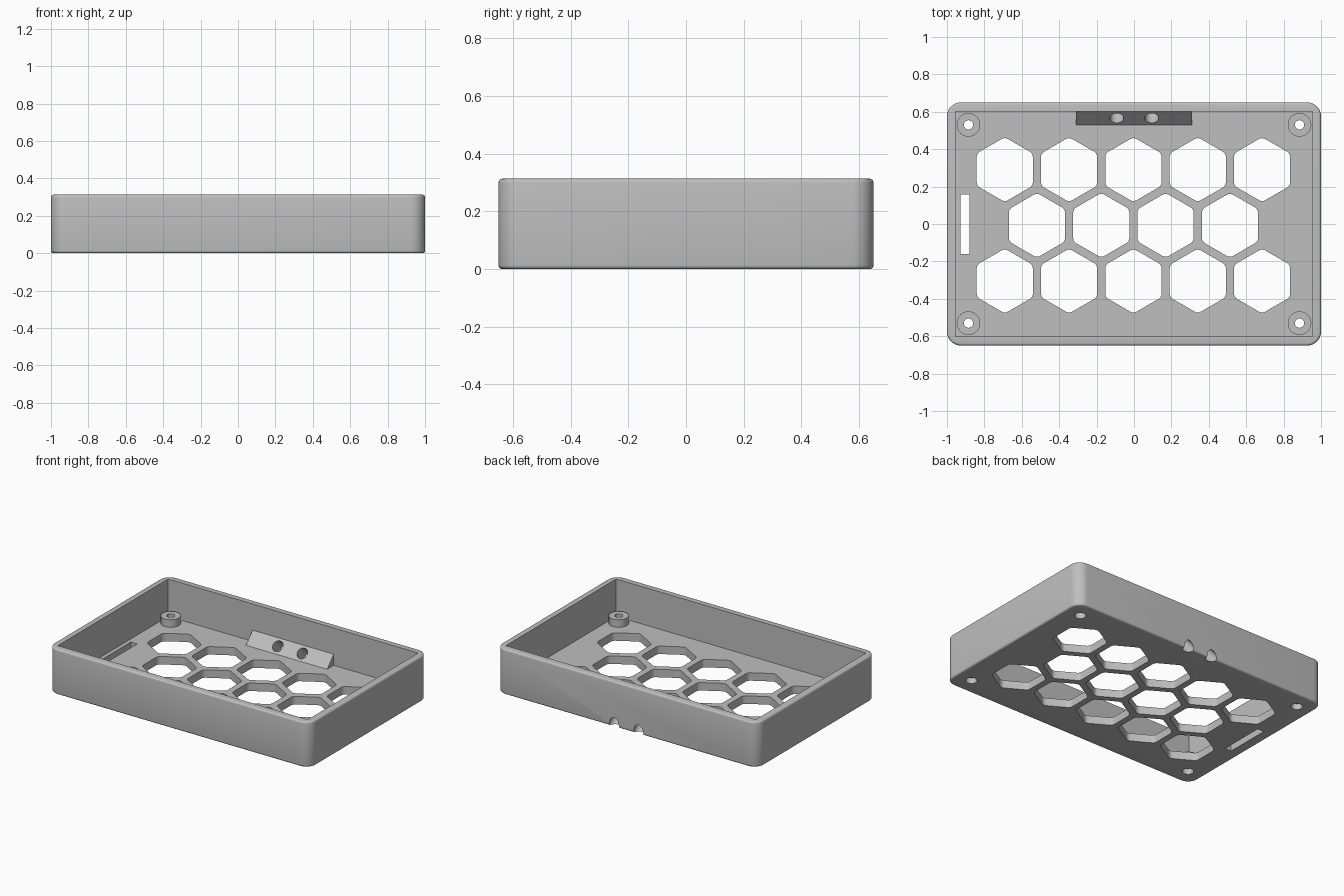
import bpy, bmesh, math
from mathutils import Matrix, Vector

if "Cube" in bpy.data.objects:
    bpy.data.objects.remove(bpy.data.objects["Cube"], do_unlink=True)

HEIGHT, FLOOR = 0.313, 0.055
INNER_X, INNER_Y = 0.955, 0.602

grey = bpy.data.materials.new("plain grey")
grey.use_nodes = True
colour = (0.52, 0.52, 0.52, 1)
grey.diffuse_color = colour
grey.node_tree.nodes["Principled BSDF"].inputs["Base Color"].default_value = colour


def finish(name, bm):
    bmesh.ops.recalc_face_normals(bm, faces=bm.faces)
    mesh = bpy.data.meshes.new(name)
    bm.to_mesh(mesh)
    bm.free()
    mesh.materials.append(grey)
    ob = bpy.data.objects.new(name, mesh)
    bpy.context.collection.objects.link(ob)
    return ob


def upright(edge):
    a, b = edge.verts
    return abs(a.co.z - b.co.z) > 1e-4


def prism(points, z0, z1, radius=0, segments=6):
    """Extrude a flat outline upward, rounding its upright edges."""
    bm = bmesh.new()
    face = bm.faces.new([bm.verts.new((x, y, z0)) for x, y in points])
    out = bmesh.ops.extrude_face_region(bm, geom=[face])
    verts = [g for g in out["geom"] if isinstance(g, bmesh.types.BMVert)]
    bmesh.ops.translate(bm, verts=verts, vec=(0, 0, z1 - z0))
    if radius:
        bmesh.ops.bevel(bm, geom=[e for e in bm.edges if upright(e)], offset=radius,
                        segments=segments, profile=0.5, affect="EDGES")
    return bm


def box(x0, x1, y0, y1):
    return [(x0, y0), (x1, y0), (x1, y1), (x0, y1)]


def ring(x, y, r, n, start=0.0):
    return [(x + r * math.cos(start + math.tau * i / n),
             y + r * math.sin(start + math.tau * i / n)) for i in range(n)]


def combine(target, parts, operation):
    """Apply a boolean with each part, then discard the part."""
    bpy.context.view_layer.objects.active = target
    for part in parts:
        part.hide_render = True
        mod = target.modifiers.new("boolean", "BOOLEAN")
        mod.operation, mod.solver, mod.object = operation, "EXACT", part
        bpy.ops.object.modifier_apply(modifier=mod.name)
        bpy.data.objects.remove(part, do_unlink=True)


# Outer shell with rounded corners and softened top and bottom edges
bm = prism(box(-1, 1, -0.65, 0.65), 0, HEIGHT, 0.075, 8)
rims = [e for e in bm.edges if not upright(e)]
bmesh.ops.bevel(bm, geom=rims, offset=0.013, segments=4, profile=0.5, affect="EDGES")
tray = finish("tray", bm)

# Hollow interior
cavity = finish("cavity", prism(box(-INNER_X, INNER_X, -INNER_Y, INNER_Y), FLOOR, 0.5))
combine(tray, [cavity], "DIFFERENCE")

# Corner screw bosses and the sloped cable block on the back wall
corners = [(sx * 0.885, sy * 0.53) for sx in (-1, 1) for sy in (-1, 1)]
solids = [finish("screw_boss", prism(ring(x, y, 0.063, 40), 0.03, 0.107)) for x, y in corners]
back = INNER_Y + 0.015
bm = prism([(0.53, 0.03), (back, 0.03), (back, 0.132), (INNER_Y, 0.132), (0.53, FLOOR)],
           -0.31, 0.31)
bm.transform(Matrix(((0, 0, 1, 0), (1, 0, 0, 0), (0, 1, 0, 0), (0, 0, 0, 1))))
solids.append(finish("cable_block", bm))
combine(tray, solids, "UNION")

# Honeycomb vents: rows of five, four and five
cutters = []
pitch = 0.344
for row, count in ((1, 5), (0, 4), (-1, 5)):
    for i in range(count):
        x = (i - (count - 1) / 2) * pitch - 0.003
        y = row * pitch * math.sin(math.pi / 3) - 0.007
        hexagon = ring(x, y, 0.15 / math.cos(math.pi / 6), 6, math.pi / 6)
        cutters.append(finish("vent", prism(hexagon, -0.1, 0.2, 0.018, 4)))

# Slot in the floor beside the right wall
cutters.append(finish("slot", prism(box(-0.928, -0.88, -0.16, 0.157), -0.1, 0.2)))

# Screw holes, wider from below
for x, y in corners:
    cutters.append(finish("screw_hole", prism(ring(x, y, 0.025, 32), -0.1, 0.2)))
    cutters.append(finish("screw_recess", prism(ring(x, y, 0.036, 32), -0.1, 0.04)))

# Diagonal cable holes through the block and out at the lower back edge
for x in (-0.092, 0.095):
    bm = prism(ring(0, 0, 0.037, 32), -0.25, 0.12)
    bm.transform(Matrix.Translation(Vector((x, 0.567, 0.093)))
                 @ Matrix.Rotation(math.radians(45), 4, "X"))
    cutters.append(finish("cable_hole", bm))
combine(tray, cutters, "DIFFERENCE")

# Smooth the rounded surfaces, keep the corners crisp
bpy.ops.object.select_all(action="DESELECT")
tray.select_set(True)
bpy.context.view_layer.objects.active = tray
bpy.ops.object.shade_smooth_by_angle(angle=math.radians(30))
